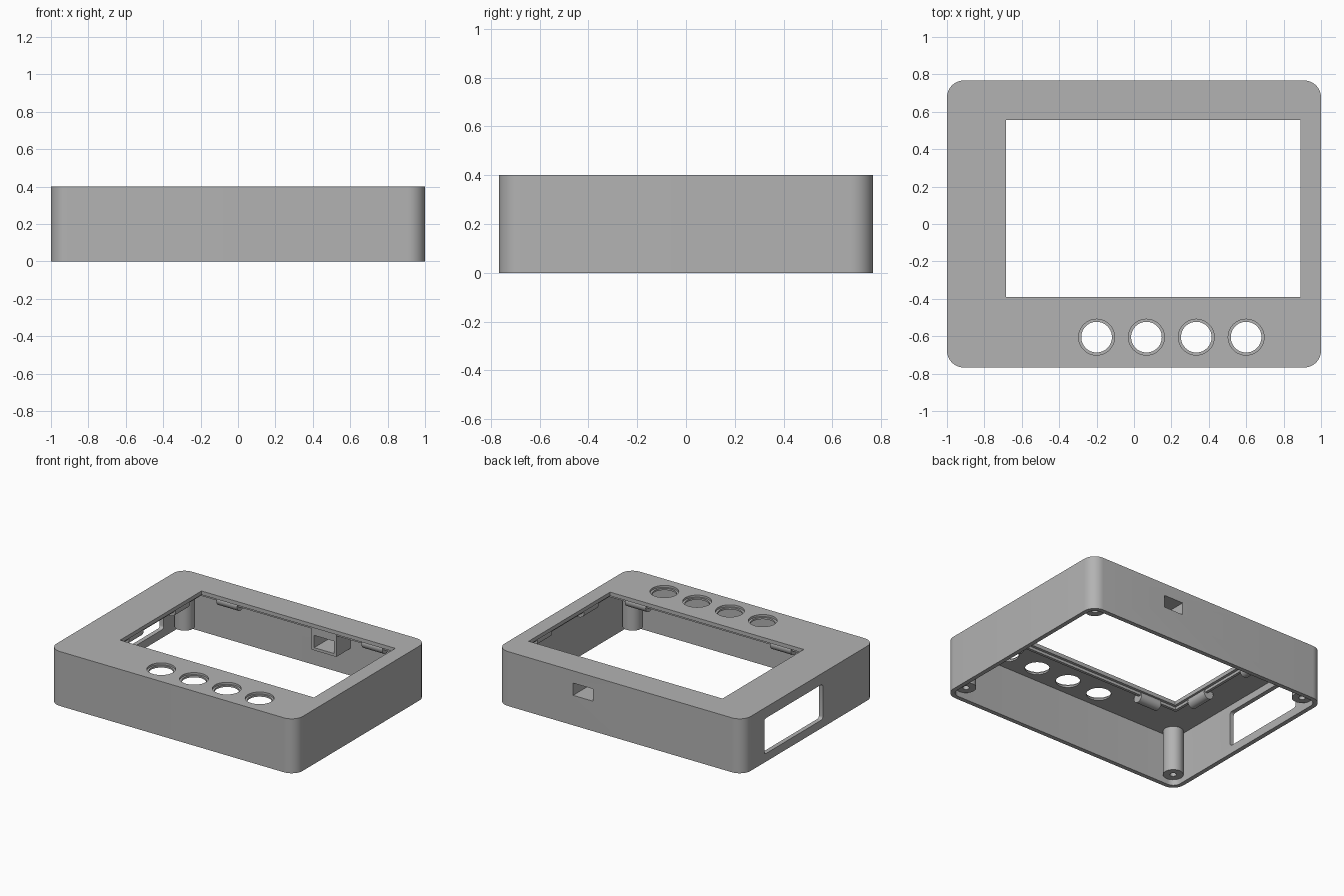
import bpy, bmesh, math
from mathutils import Matrix

old = bpy.data.objects.get("Cube")
if old:
    bpy.data.objects.remove(old, do_unlink=True)

grey = bpy.data.materials.new("matte_grey")
grey.use_nodes = True
colour = (0.45, 0.45, 0.45, 1)
grey.diffuse_color = colour
grey.node_tree.nodes["Principled BSDF"].inputs["Base Color"].default_value = colour

# Main dimensions
HALF_X, HALF_Y, HEIGHT = 1.0, 0.767, 0.4
WALL, PLATE_Z = 0.032, 0.372
OPEN_X, OPEN_Y = (-0.685, 0.89), (-0.39, 0.555)
MID_X, MID_Y = sum(OPEN_X) / 2, sum(OPEN_Y) / 2


def finish(name, bm):
    bmesh.ops.recalc_face_normals(bm, faces=bm.faces)
    mesh = bpy.data.meshes.new(name)
    bm.to_mesh(mesh)
    bm.free()
    mesh.materials.append(grey)
    obj = bpy.data.objects.new(name, mesh)
    bpy.context.collection.objects.link(obj)
    return obj


def prism(name, x, y, z, radius=0.0, steps=10, turn=None):
    """Box over three ranges, with its upright edges optionally rounded."""
    bm = bmesh.new()
    corners = [(x[1], y[1], 0), (x[0], y[1], 1), (x[0], y[0], 2), (x[1], y[0], 3)]
    ring = []
    for cx, cy, quarter in corners:
        sx = 1 if cx == x[1] else -1
        sy = 1 if cy == y[1] else -1
        for i in range(steps + 1 if radius else 1):
            a = (quarter + i / steps) * math.pi / 2
            px = cx + radius * (math.cos(a) - sx) if radius else cx
            py = cy + radius * (math.sin(a) - sy) if radius else cy
            ring.append(bm.verts.new((px, py, z[0])))
    base = bm.faces.new(ring)
    top = bmesh.ops.extrude_face_region(bm, geom=[base])["geom"]
    bmesh.ops.translate(bm, vec=(0, 0, z[1] - z[0]),
                        verts=[g for g in top if isinstance(g, bmesh.types.BMVert)])
    if turn:
        bmesh.ops.transform(bm, matrix=turn, verts=bm.verts)
    return finish(name, bm)


def cylinder(name, centre, radius, length, axis="Z", sides=48):
    bm = bmesh.new()
    turn = {"X": Matrix.Rotation(math.pi / 2, 4, "Y"),
            "Y": Matrix.Rotation(math.pi / 2, 4, "X"), "Z": Matrix()}[axis]
    bmesh.ops.create_cone(bm, cap_ends=True, segments=sides, radius1=radius,
                          radius2=radius, depth=length,
                          matrix=Matrix.Translation(centre) @ turn)
    return finish(name, bm)


def cut(target, *cutters):
    bpy.context.view_layer.objects.active = target
    for cutter in cutters:
        cutter.hide_render = True
        mod = target.modifiers.new("cut", "BOOLEAN")
        mod.operation, mod.solver, mod.object = "DIFFERENCE", "EXACT", cutter
        bpy.ops.object.modifier_apply(modifier=mod.name)
        bpy.data.objects.remove(cutter, do_unlink=True)


# Hollow shell, open underneath, with the screen opening
case = prism("case_shell", (-HALF_X, HALF_X), (-HALF_Y, HALF_Y), (0, HEIGHT), 0.09)
ix, iy = HALF_X - WALL, HALF_Y - WALL
cut(case,
    prism("hollow", (-ix, ix), (-iy, iy), (-0.1, PLATE_Z), 0.09 - WALL),
    prism("opening", OPEN_X, OPEN_Y, (0.3, 0.5)))

# Four stepped button holes
for i in range(4):
    bx = -0.2 + i * 0.2665
    cut(case,
        cylinder("button_step", (bx, -0.605, 0.435), 0.096, 0.1),
        cylinder("button_hole", (bx, -0.605, 0.4), 0.082, 0.2))

# Side slot with rounded corners: local x becomes z, local z becomes x
turn = Matrix(((0, 0, 1, 0), (0, 1, 0, 0), (1, 0, 0, 0), (0, 0, 0, 1)))
cut(case, prism("side_slot", (0.06, 0.32), (-0.16, 0.52), (-1.1, -0.9), 0.02, 5, turn))

# Socket tunnel through the back wall
SOCKET_X, SOCKET_Z = (0.22, 0.38), (0.22, 0.31)
cut(case, prism("socket_hole", SOCKET_X, (0.6, 0.9), SOCKET_Z))
sleeve = prism("socket_sleeve", (0.2, 0.4), (0.57, iy + 0.005), (0.2, PLATE_Z + 0.005))
cut(sleeve, prism("sleeve_hole", SOCKET_X, (0.5, 0.9), SOCKET_Z))

parts = [case, sleeve]

# Screw posts in the corners, set back to receive a base plate
for sx, side in ((1, "left"), (-1, "right")):
    for sy, end in ((1, "back"), (-1, "front")):
        px, py = sx * 0.9, sy * 0.667
        post = cylinder(f"screw_post_{end}_{side}", (px, py, 0.21), 0.068, 0.34)
        cut(post, cylinder("screw_hole", (px, py, 0.1), 0.022, 0.3, sides=24))
        parts.append(post)


# Thin ridge under the plate around the opening
def grown(span, d):
    return span[0] - d, span[1] + d


ridge = prism("screen_ridge", grown(OPEN_X, 0.04), grown(OPEN_Y, 0.04),
              (0.352, PLATE_Z + 0.003))
cut(ridge, prism("ridge_hole", grown(OPEN_X, 0.02), grown(OPEN_Y, 0.02), (0.3, 0.5)))
parts.append(ridge)

# Round screen clips, two on each side of the opening
for s in (-1, 1):
    for t in (-1, 1):
        y_edge = MID_Y + s * ((OPEN_Y[1] - OPEN_Y[0]) / 2 + 0.05)
        x_edge = MID_X + s * ((OPEN_X[1] - OPEN_X[0]) / 2 + 0.05)
        parts.append(cylinder("screen_clip_long_side",
                              (MID_X + t * 0.59, y_edge, 0.352), 0.04, 0.17, "X", 24))
        parts.append(cylinder("screen_clip_short_side",
                              (x_edge, MID_Y + t * 0.27, 0.352), 0.04, 0.17, "Y", 24))

# Smooth the round surfaces and keep the edges crisp
bpy.ops.object.select_all(action="DESELECT")
for part in parts:
    part.select_set(True)
bpy.context.view_layer.objects.active = case
bpy.ops.object.shade_smooth_by_angle(angle=math.radians(30))
